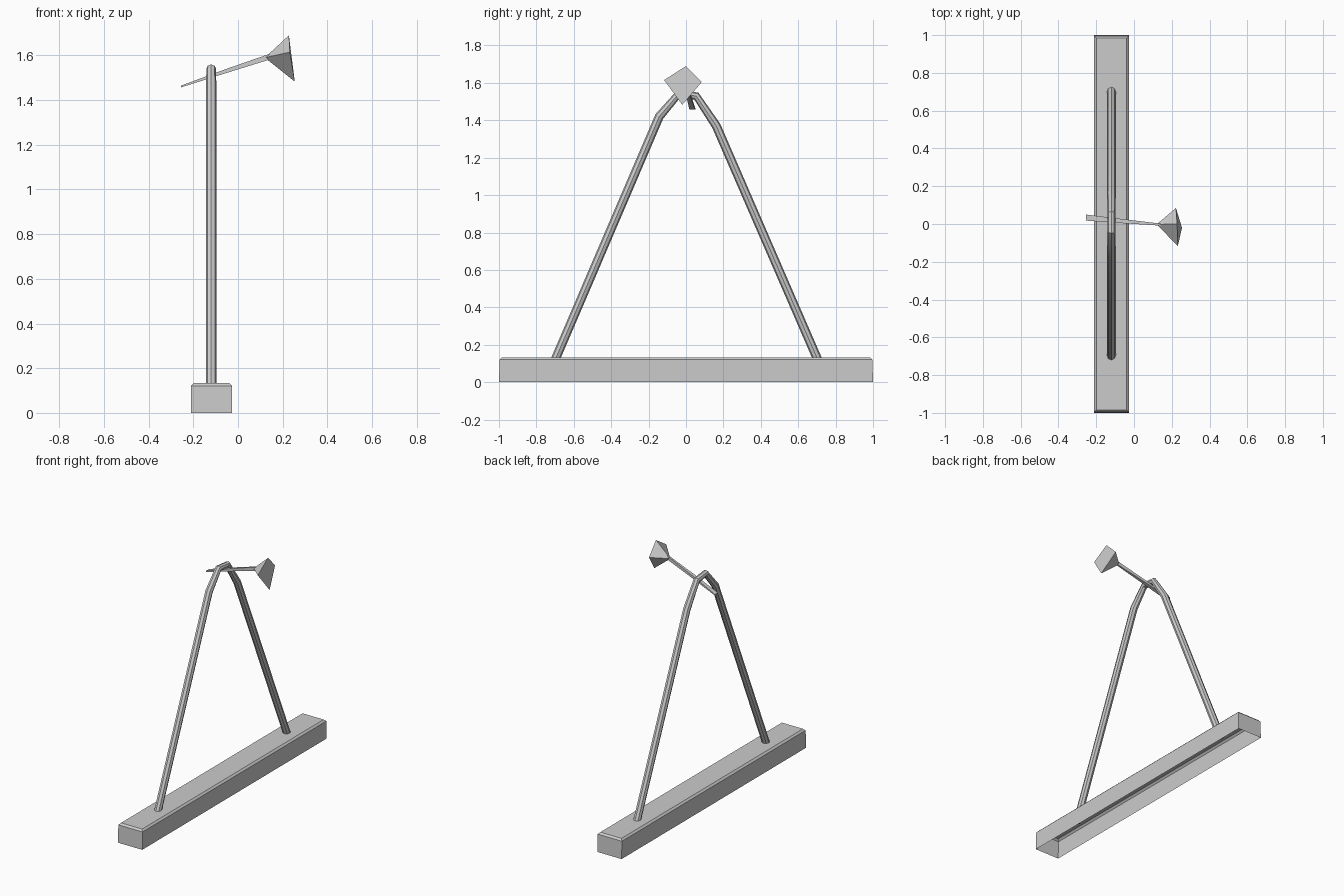
import bpy, bmesh
from mathutils import Vector

if "Cube" in bpy.data.objects:
    bpy.data.objects.remove(bpy.data.objects["Cube"])

def mesh_object(name, verts, faces):
    me = bpy.data.meshes.new(name)
    me.from_pydata(verts, [], faces)
    bm = bmesh.new()
    bm.from_mesh(me)
    bmesh.ops.recalc_face_normals(bm, faces=bm.faces)
    bm.to_mesh(me)
    bm.free()
    ob = bpy.data.objects.new(name, me)
    bpy.context.collection.objects.link(ob)
    return ob

# base beam: long box, open underneath, softened top and slightly drafted ends
bpy.ops.mesh.primitive_cube_add(size=1, location=(-0.119, 0, 0.0665))
base = bpy.context.object
base.name = "base_beam"
base.scale = (0.184, 2.0, 0.133)
bpy.ops.object.transform_apply(location=False, scale=True)
bm = bmesh.new()
bm.from_mesh(base.data)
for v in bm.verts:
    if v.co.z > 0:
        v.co.y *= 0.996
bmesh.ops.delete(bm, geom=[f for f in bm.faces if f.normal.z < -0.9], context='FACES_ONLY')
top = [e for e in bm.edges if all(v.co.z > 0 for v in e.verts)]
bmesh.ops.bevel(bm, geom=top, offset=0.012, segments=1, affect='EDGES')
bm.to_mesh(base.data)
bm.free()

# bent tube frame: two legs meeting in an angular peak (y, z, thickness)
path = [(-0.708, 0.10, 1), (-0.143, 1.42, 1), (-0.04, 1.54, 0.9),
        (0.055, 1.53, 0.9), (0.162, 1.37, 1), (0.713, 0.10, 1)]
cu = bpy.data.curves.new("frame_path", 'CURVE')
cu.dimensions = '3D'
cu.bevel_depth = 0.024
cu.bevel_resolution = 2
cu.use_fill_caps = True
sp = cu.splines.new('POLY')
sp.points.add(len(path) - 1)
for p, (y, z, r) in zip(sp.points, path):
    p.co = (-0.12, y, z, 1)
    p.radius = r
frame = bpy.data.objects.new("support_frame", cu)
bpy.context.collection.objects.link(frame)
bpy.ops.object.select_all(action='DESELECT')
frame.select_set(True)
bpy.context.view_layer.objects.active = frame
bpy.ops.object.convert(target='MESH')
bpy.ops.object.shade_smooth_by_angle()

# crossing rod: four-sided, flat at the tail and upright at the head
def section(c, hy, hz):
    return [Vector(c) + Vector((0, sy * hy, sz * hz))
            for sy, sz in ((-1, -1), (1, -1), (1, 1), (-1, 1))]

rod = (section((-0.255, 0.034, 1.461), 0.016, 0.004)
       + section((-0.06, 0.015, 1.528), 0.011, 0.009)
       + section((0.15, -0.004, 1.597), 0.005, 0.013))
sides = [(k + i, k + (i + 1) % 4, k + 4 + (i + 1) % 4, k + 4 + i)
         for k in (0, 4) for i in range(4)]
mesh_object("cross_rod", rod, sides + [(0, 1, 2, 3), (8, 9, 10, 11)])

# pyramid head with its square base facing outward
head = [(0.12, -0.002, 1.59), (0.228, 0.0, 1.69), (0.222, 0.085, 1.605),
        (0.254, -0.02, 1.483), (0.232, -0.117, 1.615)]
# tip-to-corner triangles plus the end cap
order = [1, 2, 3, 4]
mesh_object("rod_head", head,
            [(0, order[i], order[(i + 1) % 4]) for i in range(4)] + [tuple(order)])
